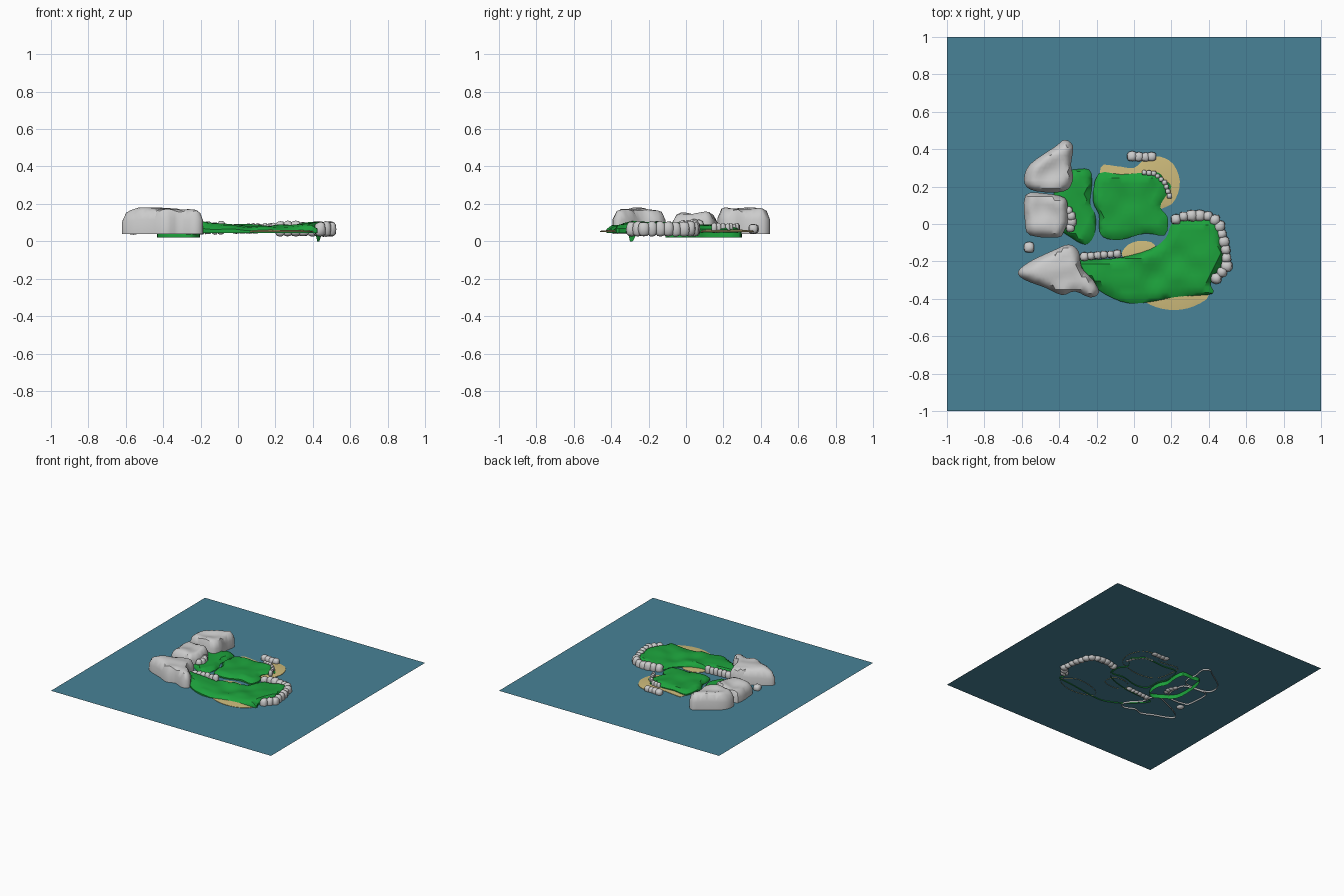
import bpy, bmesh, math, random
from mathutils import Vector, noise
from mathutils.geometry import delaunay_2d_cdt, intersect_point_line

if "Cube" in bpy.data.objects:
    bpy.data.objects.remove(bpy.data.objects["Cube"])

random.seed(4)


def material(name, rgb):
    m = bpy.data.materials.new(name)
    m.diffuse_color = (*rgb, 1)
    m.use_nodes = True
    m.node_tree.nodes["Principled BSDF"].inputs["Base Color"].default_value = m.diffuse_color
    return m


GRASS = material("grass", (0.012, 0.36, 0.045))
SAND = material("sand", (0.62, 0.5, 0.2))
WATER = material("water", (0.065, 0.225, 0.31))


def finish(name, bm, mat=None, angle=40):
    bmesh.ops.recalc_face_normals(bm, faces=bm.faces)
    me = bpy.data.meshes.new(name)
    bm.to_mesh(me)
    bm.free()
    ob = bpy.data.objects.new(name, me)
    bpy.context.collection.objects.link(ob)
    if mat:
        me.materials.append(mat)
    bpy.ops.object.select_all(action='DESELECT')
    ob.select_set(True)
    bpy.context.view_layer.objects.active = ob
    bpy.ops.object.shade_smooth_by_angle(angle=math.radians(angle))
    return ob


def smooth_outline(pts, steps=3):
    # closed Catmull-Rom curve through the points
    out, n = [], len(pts)
    for i in range(n):
        a, b, c, d = (Vector(pts[(i + k) % n]) for k in (-1, 0, 1, 2))
        for s in range(steps):
            t = s / steps
            out.append(0.5 * (2 * b + (c - a) * t + (2 * a - 5 * b + 4 * c - d) * t * t
                              + (3 * b - a - 3 * c + d) * t ** 3))
    return out


def edge_distance(p, loop):
    best = 9
    for a, b in zip(loop, loop[1:] + loop[:1]):
        q, t = intersect_point_line(p, a, b)
        best = min(best, (p - Vector(q[:2]) if 0 <= t <= 1 else p - (a if t < 0 else b)).length)
    return best


def landmass(name, pts, top, bottom, mat=None, round_w=0.04, edge=0.5, rough=0.01, step=0.03):
    # open-bottomed slab: filled outline with a rounded rim, plus a skirt
    loop = smooth_outline(pts)
    n = len(loop)
    inner = []
    lo = [min(p[k] for p in loop) for k in (0, 1)]
    hi = [max(p[k] for p in loop) for k in (0, 1)]
    for i in range(int((hi[0] - lo[0]) / step) + 1):
        for j in range(int((hi[1] - lo[1]) / step) + 1):
            p = Vector((lo[0] + (i + 0.5 * (j % 2)) * step, lo[1] + j * step))
            if edge_distance(p, loop) > step * 0.4:
                inner.append(p)
    vs, _, fs, *_ = delaunay_2d_cdt(loop + inner, [], [list(range(n))], 1, 1e-5)
    bm = bmesh.new()
    verts = []
    for p in vs:
        t = min(1, edge_distance(p, loop) / round_w)
        k = edge + (1 - edge) * math.sqrt(max(0, 1 - (1 - t) ** 2))
        b = bottom(p.x, p.y)
        z = top(p.x, p.y) + rough * noise.noise(Vector((p.x * 9, p.y * 9, 3)))
        verts.append(bm.verts.new((p.x, p.y, b + (z - b) * k)))
    for f in fs:
        bm.faces.new([verts[i] for i in f])
    for v in [v for v in bm.verts if not v.link_faces]:
        bm.verts.remove(v)
    rim = [e for e in bm.edges if e.is_boundary]
    new = bmesh.ops.extrude_edge_only(bm, edges=rim)["geom"]
    for v in new:
        if isinstance(v, bmesh.types.BMVert):
            v.co.z = bottom(v.co.x, v.co.y)
    return finish(name, bm, mat)


def stones(name, path, count, size, low, high):
    # row of lumpy rounded stones along a path
    pts = [Vector(p) for p in path]
    lens = [(b - a).length for a, b in zip(pts, pts[1:])]
    bm = bmesh.new()
    for i in range(count):
        d = sum(lens) * i / max(1, count - 1)
        k = 0
        while k < len(lens) - 1 and d > lens[k]:
            d -= lens[k]
            k += 1
        c = pts[k].lerp(pts[k + 1], d / lens[k])
        top = high - random.uniform(0, 0.12) * (high - low)
        s = size * random.uniform(0.9, 1.15)
        for v in bmesh.ops.create_icosphere(bm, subdivisions=2, radius=1)["verts"]:
            q = Vector([math.copysign(abs(x) ** 0.7, x) for x in v.co])
            q *= 1 + 0.12 * noise.noise(v.co * 1.5 + Vector((i * 3, 0, 0)))
            v.co = (c.x + q.x * s / 2, c.y + q.y * s / 2, (low + top) / 2 + q.z * (top - low) / 2)
    return finish(name, bm, None, 60)


# water sheet
bm = bmesh.new()
bmesh.ops.create_grid(bm, x_segments=1, y_segments=1, size=1)
for v in bm.verts:
    v.co.z = 0.053
finish("water", bm, WATER)

# sand beaches
for name, pts in {
    "north_beach": [(-.18, .3), (-.1, .31), (0, .3), (.06, .35), (.14, .36), (.21, .32),
                    (.245, .23), (.225, .14), (.17, .09), (0, .05), (-.15, .1)],
    "middle_beach": [(-.065, -.165), (-.03, -.11), (.04, -.09), (.11, -.11), (.12, -.2), (0, -.22)],
    "south_beach": [(.05, -.4), (.12, -.445), (.22, -.46), (.32, -.44), (.4, -.38), (.3, -.3), (.12, -.33)],
}.items():
    landmass(name, pts, lambda x, y: .062, lambda x, y: .05, SAND, rough=.002, step=.06)

# grassy islands
landmass("main_island",
         [(-.33, -.2), (-.2, -.19), (-.075, -.18), (.085, -.136), (.17, -.075), (.2, 0), (.25, .03),
          (.38, .03), (.46, 0), (.475, -.1), (.475, -.2), (.435, -.285), (.408, -.32), (.422, -.372),
          (.3, -.385), (.166, -.404), (-.02, -.425), (-.155, -.375), (-.25, -.3)],
         lambda x, y: .079 + .12 * max(0, x - .25) + .07 * max(0, .1 - x) * (x < .1),
         lambda x, y: .045 - (.045 if math.hypot(x - .435, y + .285) < .02 else 0),
         GRASS, .03, .45, .018)
landmass("central_island",
         [(-.19, .27), (-.07, .265), (.06, .275), (.13, .275), (.16, .24), (.2, .2), (.17, .15),
          (.14, .09), (.18, .035), (.165, -.06), (.06, -.05), (-.075, -.085), (-.165, -.07),
          (-.187, -.02), (-.187, .05), (-.22, .13)],
         lambda x, y: .085, lambda x, y: .045, GRASS, .025, .5, .014)
landmass("west_island",
         [(-.4, .29), (-.33, .29), (-.24, .29), (-.225, .21), (-.235, .11), (-.205, .04), (-.213, -.06),
          (-.26, -.11), (-.34, -.07), (-.42, 0), (-.43, .15)],
         lambda x, y: .08, lambda x, y: .02, GRASS, .025, .6, .012)

# tall grey cliffs
for name, top, pts in (
    ("north_cliff", .178,
     [(-.556, .185), (-.588, .238), (-.556, .32), (-.42, .415), (-.37, .45), (-.325, .415),
      (-.337, .318), (-.326, .25), (-.353, .185), (-.44, .168)]),
    ("middle_cliff", .15,
     [(-.58, .155), (-.476, .163), (-.37, .14), (-.355, .08), (-.355, .01), (-.375, -.04),
      (-.406, -.072), (-.556, -.06), (-.583, .013)]),
    ("south_cliff", .175,
     [(-.62, -.255), (-.556, -.2), (-.42, -.136), (-.348, -.11), (-.295, -.147), (-.28, -.233),
      (-.22, -.297), (-.187, -.366), (-.235, -.393), (-.316, -.36), (-.385, -.38), (-.476, -.34),
      (-.588, -.297)]),
):
    landmass(name, pts, lambda x, y, t=top: t - .25 * max(0, -.53 - x), lambda x, y: .04,
             None, .05, .55, .022, .022)

# loose rocks and stone rows
stones("lone_rock", [(-.56, -.125), (-.555, -.12)], 1, .062, .035, .095)
stones("cliff_foot_rocks", [(-.35, .07), (-.33, .03), (-.34, -.02)], 4, .05, .04, .12)
stones("shore_wall", [(.225, .025), (.28, .045), (.39, .045), (.45, .01), (.475, -.07),
                      (.493, -.15), (.495, -.23), (.44, -.29)], 14, .056, .025, .113)
stones("inner_wall", [(-.265, -.175), (-.17, -.165), (-.09, -.16)], 6, .043, .035, .11)
stones("beach_rocks", [(-.01, .362), (.045, .358), (.095, .36)], 4, .052, .04, .095)
stones("beach_edge_pebbles", [(.055, .275), (.11, .27), (.165, .22), (.19, .15)], 9, .028, .045, .1)
